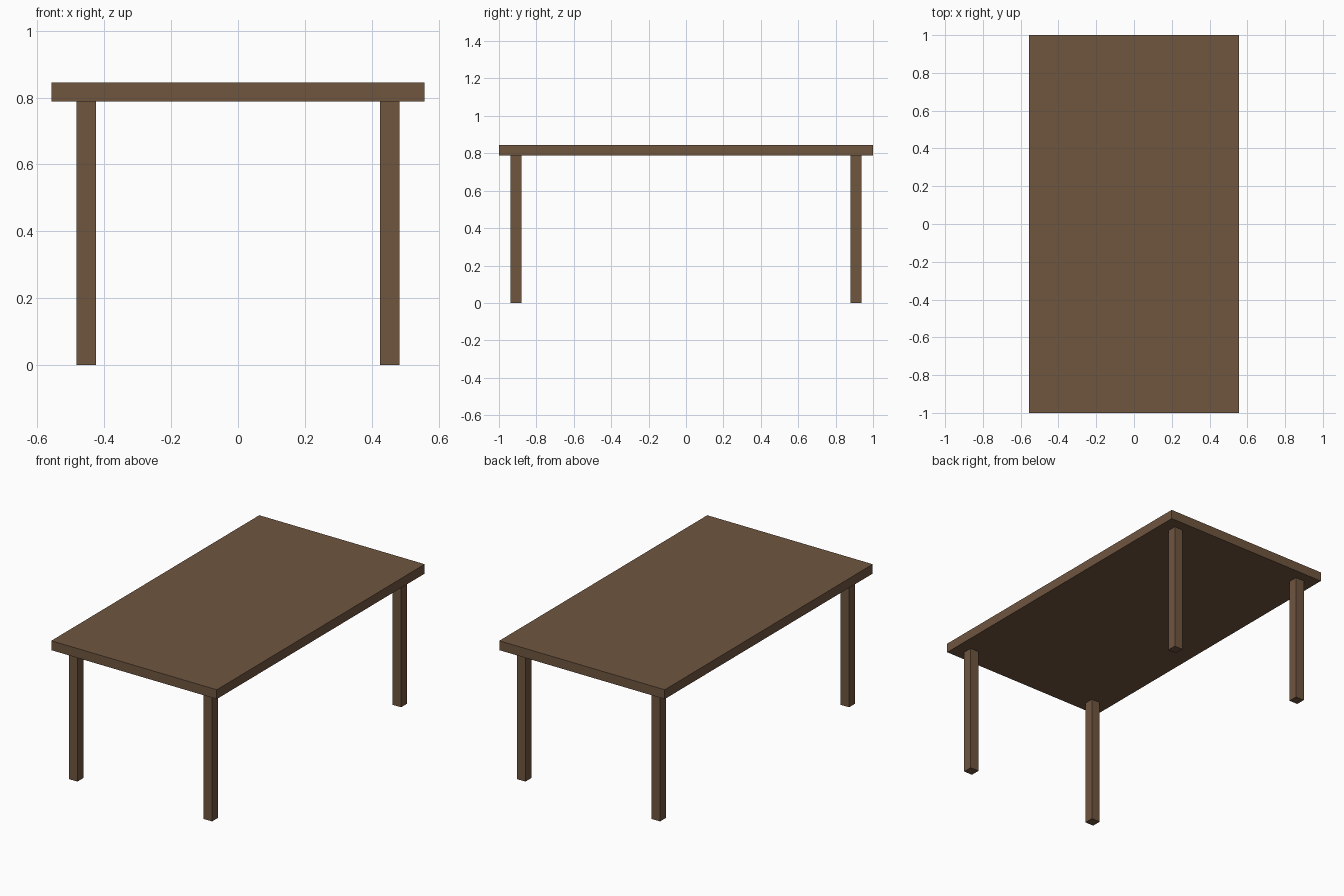
import bpy
import bmesh
from mathutils import Matrix, Vector

if "Cube" in bpy.data.objects:
    bpy.data.objects.remove(bpy.data.objects["Cube"])

wood = bpy.data.materials.new("brown wood")
wood.diffuse_color = (0.162, 0.093, 0.051, 1.0)
wood.use_nodes = True
wood.node_tree.nodes["Principled BSDF"].inputs["Base Color"].default_value = wood.diffuse_color


def box(name, lo, hi):
    """Flat-faced box between two opposite corners."""
    lo, hi = Vector(lo), Vector(hi)
    size = hi - lo
    bm = bmesh.new()
    bmesh.ops.create_cube(bm, size=1.0, matrix=Matrix.Diagonal((*size, 1.0)))
    mesh = bpy.data.meshes.new(name)
    bm.to_mesh(mesh)
    bm.free()
    mesh.materials.append(wood)
    obj = bpy.data.objects.new(name, mesh)
    obj.location = (lo + hi) / 2
    bpy.context.collection.objects.link(obj)
    return obj


UNDERSIDE = 0.788
LEG = 0.058  # square leg width

# Tabletop slab
box("tabletop", (-0.557, -1.0, UNDERSIDE), (0.557, 1.0, 0.845))

# Four square legs set in from the corners
for y_name, sy in (("front", -1), ("back", 1)):
    for x_name, sx in (("left", -1), ("right", 1)):
        cx, cy, h = sx * 0.453, sy * 0.909, LEG / 2
        box(f"{y_name}_{x_name}_leg",
            (cx - h, cy - h, 0.0), (cx + h, cy + h, UNDERSIDE))
